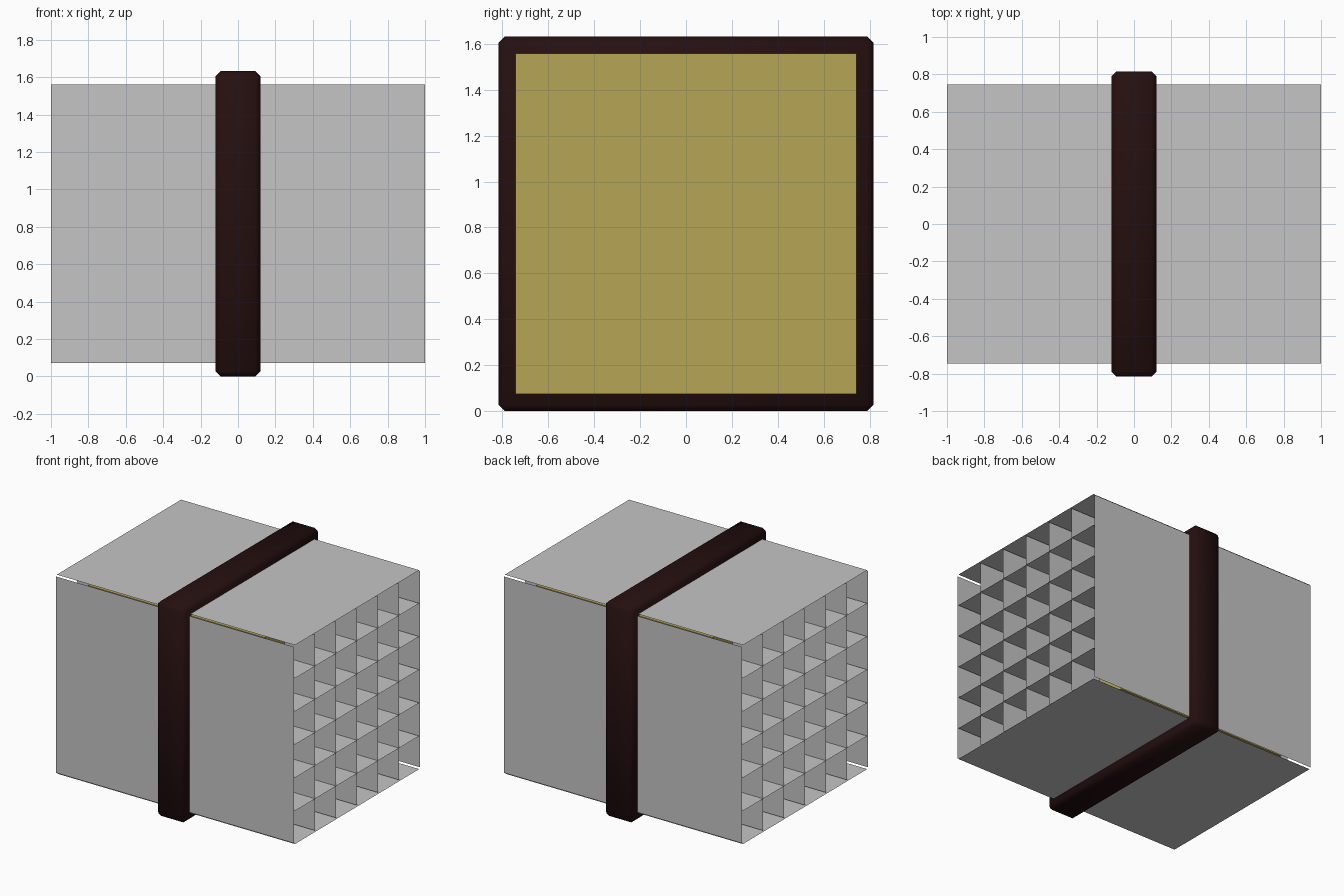
import bpy, bmesh

if "Cube" in bpy.data.objects:
    bpy.data.objects.remove(bpy.data.objects["Cube"])

CZ = 0.816      # height of the model's centre
OUT = 0.755     # offset of the outermost sheets
HALF = 0.745    # half width of each sheet (leaves thin slits at the corners)
CELLS = 6


def material(name, rgb):
    m = bpy.data.materials.new(name)
    m.diffuse_color = (*rgb, 1)
    m.use_nodes = True
    m.node_tree.nodes["Principled BSDF"].inputs["Base Color"].default_value = m.diffuse_color
    return m


grey = material("sheet_grey", (0.56, 0.56, 0.56))
yellow = material("core_yellow", (0.47, 0.38, 0.093))
dark = material("band_dark_brown", (0.018, 0.0047, 0.0047))


def box(name, hx, hy, hz, mat):
    bpy.ops.mesh.primitive_cube_add(size=2, location=(0, 0, CZ))
    ob = bpy.context.object
    ob.name = name
    ob.scale = (hx, hy, hz)
    bpy.ops.object.transform_apply(location=False, rotation=False, scale=True)
    ob.data.materials.append(mat)
    return ob


def sheets(name, upright):
    """Seven parallel paper-thin sheets running the full length in x."""
    bm = bmesh.new()
    for i in range(CELLS + 1):
        off = -OUT + 2 * OUT * i / CELLS
        corners = [(-1, -HALF), (1, -HALF), (1, HALF), (-1, HALF)]
        pts = [(x, off, w) if upright else (x, w, off) for x, w in corners]
        f = bm.faces.new([bm.verts.new(p) for p in pts])
        f.normal_update()
        # outermost sheets face outwards
        if f.normal[1 if upright else 2] * off < 0:
            f.normal_flip()
    me = bpy.data.meshes.new(name)
    bm.to_mesh(me)
    bm.free()
    ob = bpy.data.objects.new(name, me)
    ob.location.z = CZ
    me.materials.append(grey)
    bpy.context.collection.objects.link(ob)


# crossed sheets forming the open cells at both ends
sheets("upright_sheets", True)
sheets("level_sheets", False)

# cube core closing the backs of the cells
box("core_block", 0.742, 0.742, 0.742, yellow)

# chamfered, softly shaded band around the middle
band = box("middle_band", 0.12, CZ, CZ, dark)
bev = band.modifiers.new("chamfer", 'BEVEL')
bev.width = 0.027
bev.segments = 1
for p in band.data.polygons:
    p.use_smooth = True
